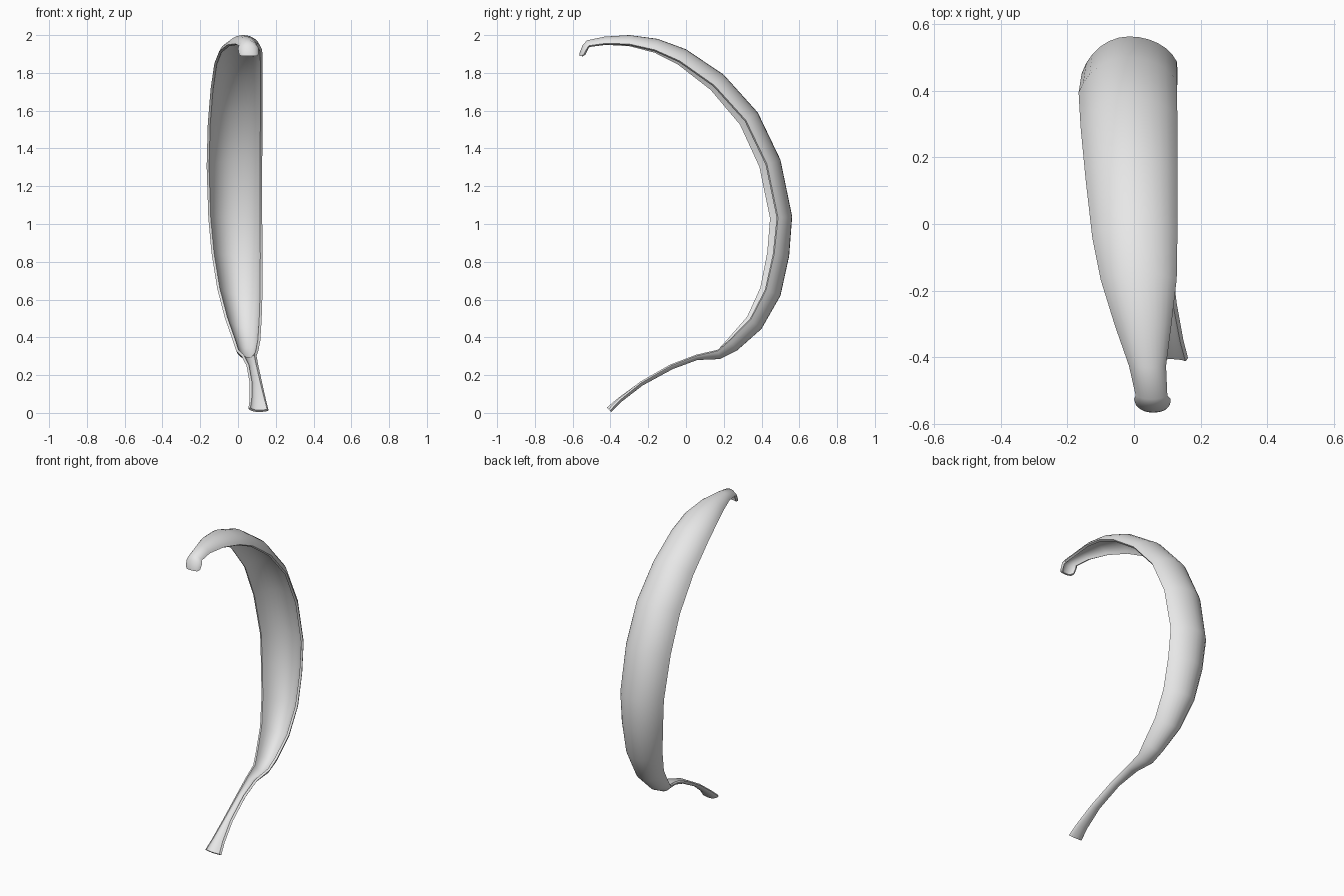
import bpy, math
from mathutils import Vector

# Stations from stem to tip: spine y, spine z, left x, right x, left depth, right depth
STATIONS = [
    (-0.395, 0.005, 0.055, 0.162, 0.025, 0.010),
    (-0.340, 0.060, 0.062, 0.148, 0.018, 0.012),
    (-0.230, 0.145, 0.062, 0.128, 0.015, 0.015),
    (-0.070, 0.232, 0.045, 0.108, 0.020, 0.020),
    (0.060, 0.280, 0.018, 0.098, 0.022, 0.022),
    (0.180, 0.285, -0.010, 0.108, 0.045, 0.045),
    (0.270, 0.330, -0.030, 0.118, 0.075, 0.065),
    (0.400, 0.445, -0.070, 0.125, 0.095, 0.075),
    (0.500, 0.620, -0.110, 0.130, 0.110, 0.082),
    (0.546, 0.830, -0.140, 0.130, 0.112, 0.080),
    (0.562, 1.040, -0.157, 0.128, 0.112, 0.075),
    (0.500, 1.340, -0.166, 0.128, 0.112, 0.075),
    (0.380, 1.590, -0.160, 0.130, 0.108, 0.075),
    (0.200, 1.790, -0.145, 0.130, 0.100, 0.075),
    (0.000, 1.925, -0.125, 0.130, 0.085, 0.070),
    (-0.150, 1.980, -0.100, 0.128, 0.068, 0.060),
    (-0.300, 2.000, -0.058, 0.112, 0.052, 0.047),
    (-0.430, 1.992, -0.015, 0.096, 0.038, 0.036),
    (-0.525, 1.972, 0.005, 0.100, 0.030, 0.030),
    (-0.548, 1.945, 0.000, 0.110, 0.028, 0.028),
    (-0.564, 1.905, 0.005, 0.108, 0.024, 0.024),
    (-0.565, 1.890, 0.018, 0.098, 0.012, 0.012),
]
SEGS = 12


def section(i):
    """Curved cross-section of the strip, bulging outward at the spine."""
    y, z, xl, xr, dl, dr = STATIONS[i]
    a, b = STATIONS[max(i - 1, 0)], STATIONS[min(i + 1, len(STATIONS) - 1)]
    t = Vector((b[0] - a[0], b[1] - a[1])).normalized()
    ny, nz = -t.y, t.x
    pts = []
    for k in range(SEGS + 1):
        ang = (k / SEGS * 2 - 1) * math.radians(70)
        s = math.sin(ang) / math.sin(math.radians(70))
        drop = (1 - math.cos(ang)) / (1 - math.cos(math.radians(70)))
        depth = drop * (dl if s < 0 else dr)
        x = (xl + xr) / 2 + s * (xr - xl) / 2
        pts.append((x, y + ny * depth, z + nz * depth))
    return pts


# Peel strip: lofted skin
verts = [p for i in range(len(STATIONS)) for p in section(i)]
n = SEGS + 1
faces = [(i * n + k, i * n + k + 1, (i + 1) * n + k + 1, (i + 1) * n + k)
         for i in range(len(STATIONS) - 1) for k in range(SEGS)]
mesh = bpy.data.meshes.new("peel_strip")
mesh.from_pydata(verts, [], faces)
mesh.update()
# Outer side faces away from the curl
if mesh.polygons[10 * SEGS + SEGS // 2].normal.y < 0:
    mesh.flip_normals()
peel = bpy.data.objects.new("peel_strip", mesh)
bpy.context.collection.objects.link(peel)

# Skin thickness, inward
solid = peel.modifiers.new("thickness", 'SOLIDIFY')
solid.thickness = 0.014
solid.offset = -1

mat = bpy.data.materials.new("light grey")
mat.diffuse_color = (0.8, 0.8, 0.8, 1)
mesh.materials.append(mat)

bpy.context.view_layer.objects.active = peel
peel.select_set(True)
bpy.ops.object.modifier_apply(modifier="thickness")
bpy.ops.object.shade_smooth_by_angle(angle=math.radians(40))
